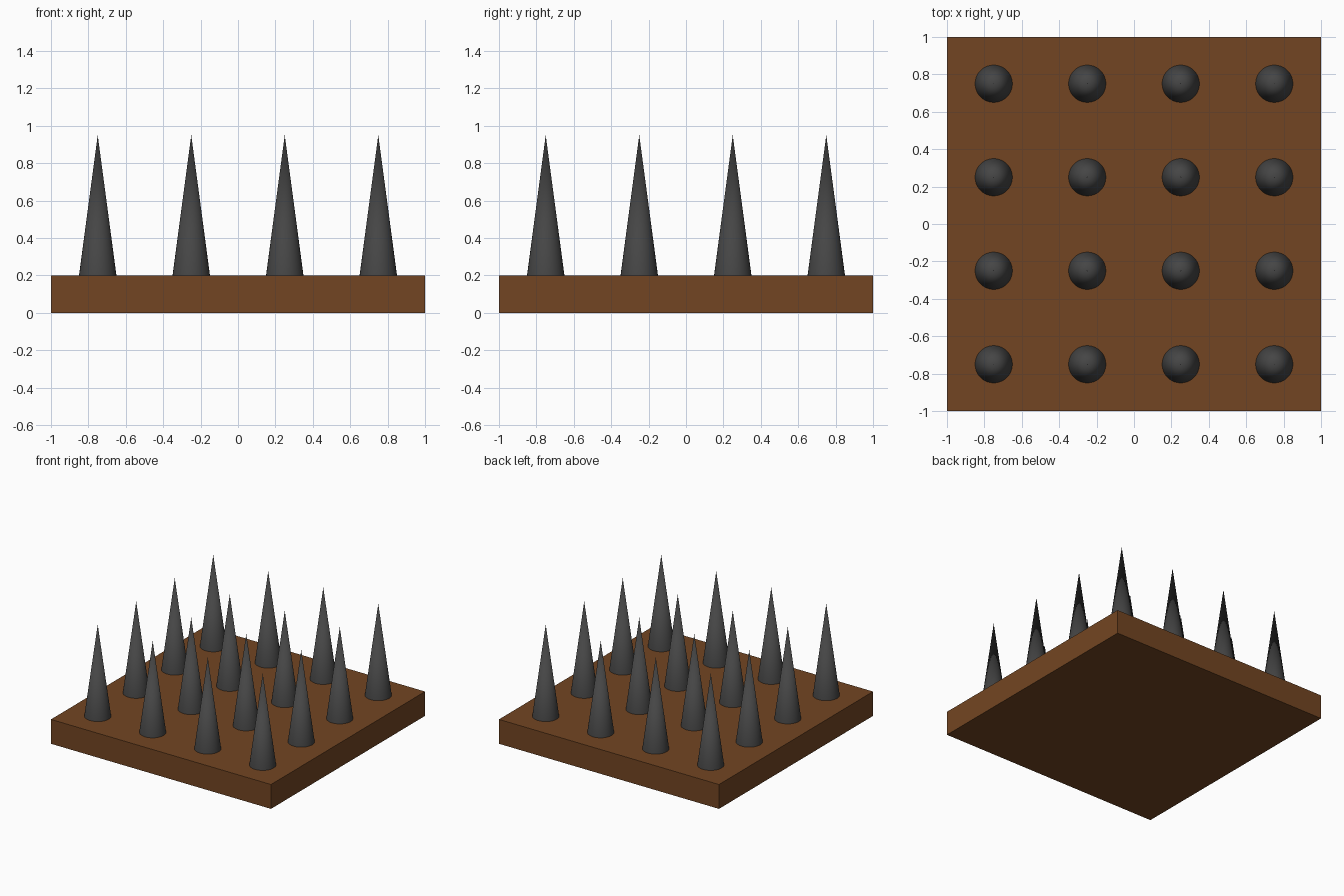
import bpy
import math

if "Cube" in bpy.data.objects:
    bpy.data.objects.remove(bpy.data.objects["Cube"])


def material(name, rgb):
    m = bpy.data.materials.new(name)
    m.diffuse_color = (*rgb, 1.0)
    m.use_nodes = True
    m.node_tree.nodes["Principled BSDF"].inputs["Base Color"].default_value = m.diffuse_color
    return m


brown = material("brown wood", (0.171, 0.060, 0.016))
grey = material("dark grey metal", (0.060, 0.060, 0.060))

# Wooden base slab
bpy.ops.mesh.primitive_cube_add(size=1, location=(0, 0, 0.1))
base = bpy.context.object
base.name = "base_board"
base.scale = (2, 2, 0.2)
bpy.ops.object.transform_apply(location=False, rotation=False, scale=True)
base.data.materials.append(brown)

# 4 x 4 grid of spikes standing on the slab
for row in range(4):
    for col in range(4):
        x, y = -0.75 + 0.5 * col, -0.75 + 0.5 * row
        bpy.ops.mesh.primitive_cone_add(vertices=32, radius1=0.1, radius2=0,
                                        depth=0.75, location=(x, y, 0.575))
        spike = bpy.context.object
        spike.name = f"spike_{row + 1}_{col + 1}"
        spike.data.materials.append(grey)
        bpy.ops.object.shade_smooth_by_angle(angle=math.radians(35))
